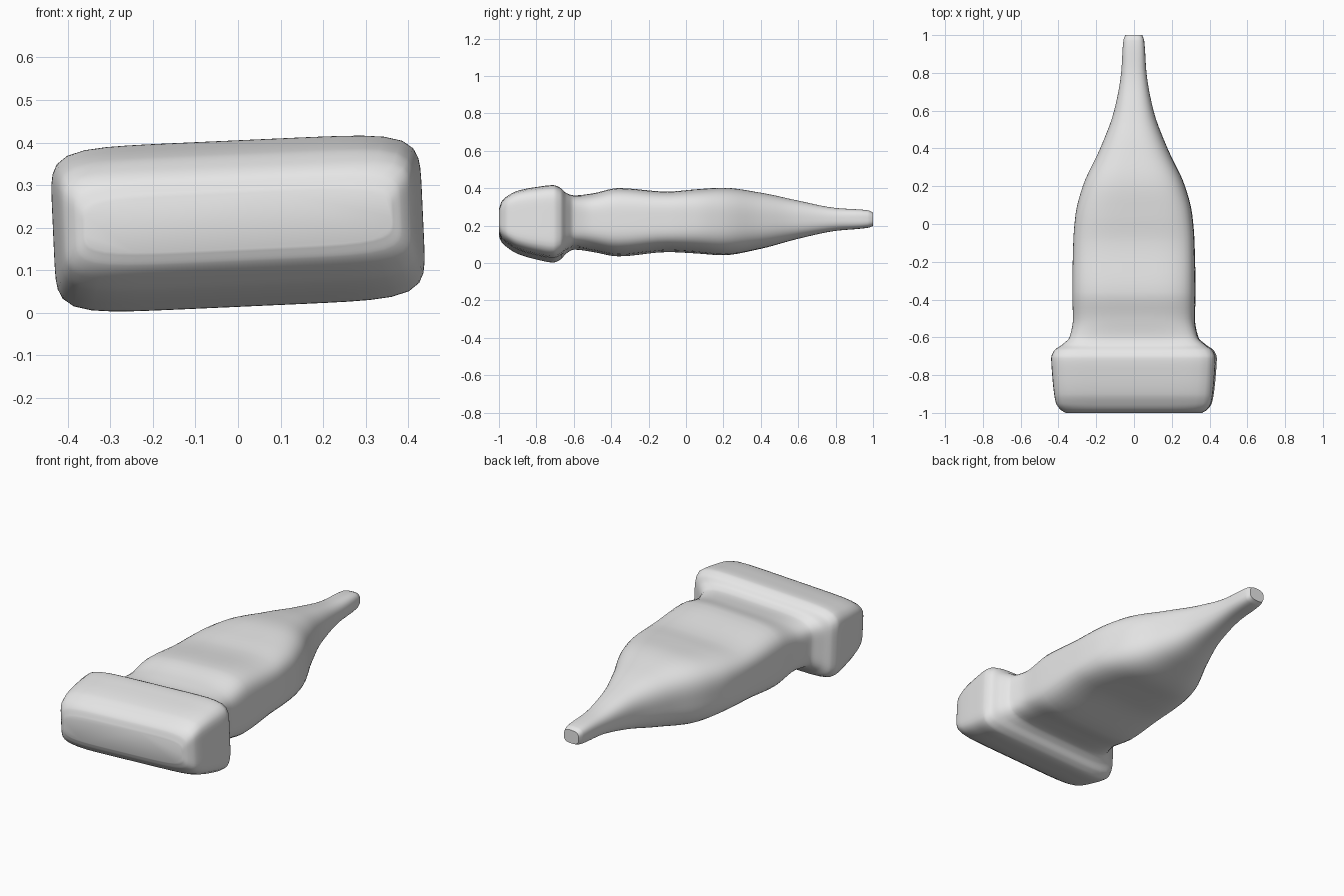
import bpy
import bmesh
from math import cos, sin, pi

default_cube = bpy.data.objects.get("Cube")
if default_cube:
    bpy.data.objects.remove(default_cube, do_unlink=True)

RING_POINTS = 72
STEPS = 5
ROLL = -0.045
MID_HEIGHT = 0.21

# Stations along the length: y, half width, bottom, top, squareness
STATIONS = [
    (-1, .36, .15, .28, 5),
    (-.985, .385, .12, .32, 6),
    (-.95, .41, .09, .35, 7),
    (-.9, .42, .06, .375, 7),
    (-.8, .43, .03, .395, 7),
    (-.71, .435, .014, .405, 7),
    (-.67, .42, .03, .39, 7),
    (-.64, .38, .06, .365, 6),
    (-.6, .34, .078, .355, 5),
    (-.5, .322, .064, .367, 4),
    (-.36, .325, .04, .396, 4),
    (-.1, .32, .063, .377, 4),
    (.05, .308, .055, .39, 3.6),
    (.2, .27, .044, .4, 3.2),
    (.4, .178, .077, .375, 2.8),
    (.6, .104, .13, .333, 2.6),
    (.8, .067, .172, .294, 2.6),
    (.97, .055, .188, .282, 3),
    (1, .045, .198, .27, 3),
]


def make_material(name, colour):
    """Plain flat-coloured material."""
    material = bpy.data.materials.new(name)
    material.use_nodes = True
    material.diffuse_color = colour
    shader = material.node_tree.nodes["Principled BSDF"]
    shader.inputs["Base Color"].default_value = colour
    return material


def blend(a, b, c, d, t):
    """Smooth blend from b to c, with slopes limited so nothing overshoots."""
    span = c[0] - b[0]
    result = [b[0] + span * t]
    for k in range(1, len(b)):
        rise = (c[k] - b[k]) / span
        before = (b[k] - a[k]) / (b[0] - a[0]) if a is not b else rise
        after = (d[k] - c[k]) / (d[0] - c[0]) if d is not c else rise
        start = 2 * before * rise / (before + rise) if before * rise > 0 else 0
        end = 2 * after * rise / (after + rise) if after * rise > 0 else 0
        ease = t * t * (3 - 2 * t)
        value = b[k] + (c[k] - b[k]) * ease
        value += span * (start * t * (1 - t) ** 2 - end * t * t * (1 - t))
        result.append(value)
    return result


def smooth_stations(stations):
    """Fill in extra stations between the given ones."""
    result = []
    last = len(stations) - 1
    for i in range(last):
        a, b = stations[max(i - 1, 0)], stations[i]
        c, d = stations[i + 1], stations[min(i + 2, last)]
        result += [blend(a, b, c, d, s / STEPS) for s in range(STEPS)]
    result.append(stations[last])
    return result


def add_ring(bm, y, half_width, bottom, top, power):
    """One rounded-rectangle cross-section."""
    centre, half_height = (bottom + top) / 2, (top - bottom) / 2
    ring = []
    for i in range(RING_POINTS):
        c, s = cos(2 * pi * i / RING_POINTS), sin(2 * pi * i / RING_POINTS)
        radius = (abs(c) ** power + abs(s) ** power) ** (-1 / power)
        x = half_width * radius * c
        z = centre + half_height * radius * s - MID_HEIGHT
        ring.append(bm.verts.new((x, y, z)))
    return ring


# Block head, waisted body and narrow neck as one continuous skin
bm = bmesh.new()
rings = [add_ring(bm, *station) for station in smooth_stations(STATIONS)]
for near, far in zip(rings, rings[1:]):
    for i in range(RING_POINTS):
        j = (i + 1) % RING_POINTS
        bm.faces.new((near[i], near[j], far[j], far[i]))
bm.faces.new(rings[0])
bm.faces.new(rings[-1])
bmesh.ops.recalc_face_normals(bm, faces=bm.faces[:])

mesh = bpy.data.meshes.new("flattened_bottle")
bm.to_mesh(mesh)
bm.free()
mesh.materials.append(make_material("plain grey", (.8, .8, .8, 1)))

bottle = bpy.data.objects.new("flattened_bottle", mesh)
bpy.context.collection.objects.link(bottle)
bottle.location.z = MID_HEIGHT
bottle.rotation_euler.y = ROLL

bpy.ops.object.select_all(action="DESELECT")
bottle.select_set(True)
bpy.context.view_layer.objects.active = bottle
bpy.ops.object.shade_smooth_by_angle(angle=pi / 4)
